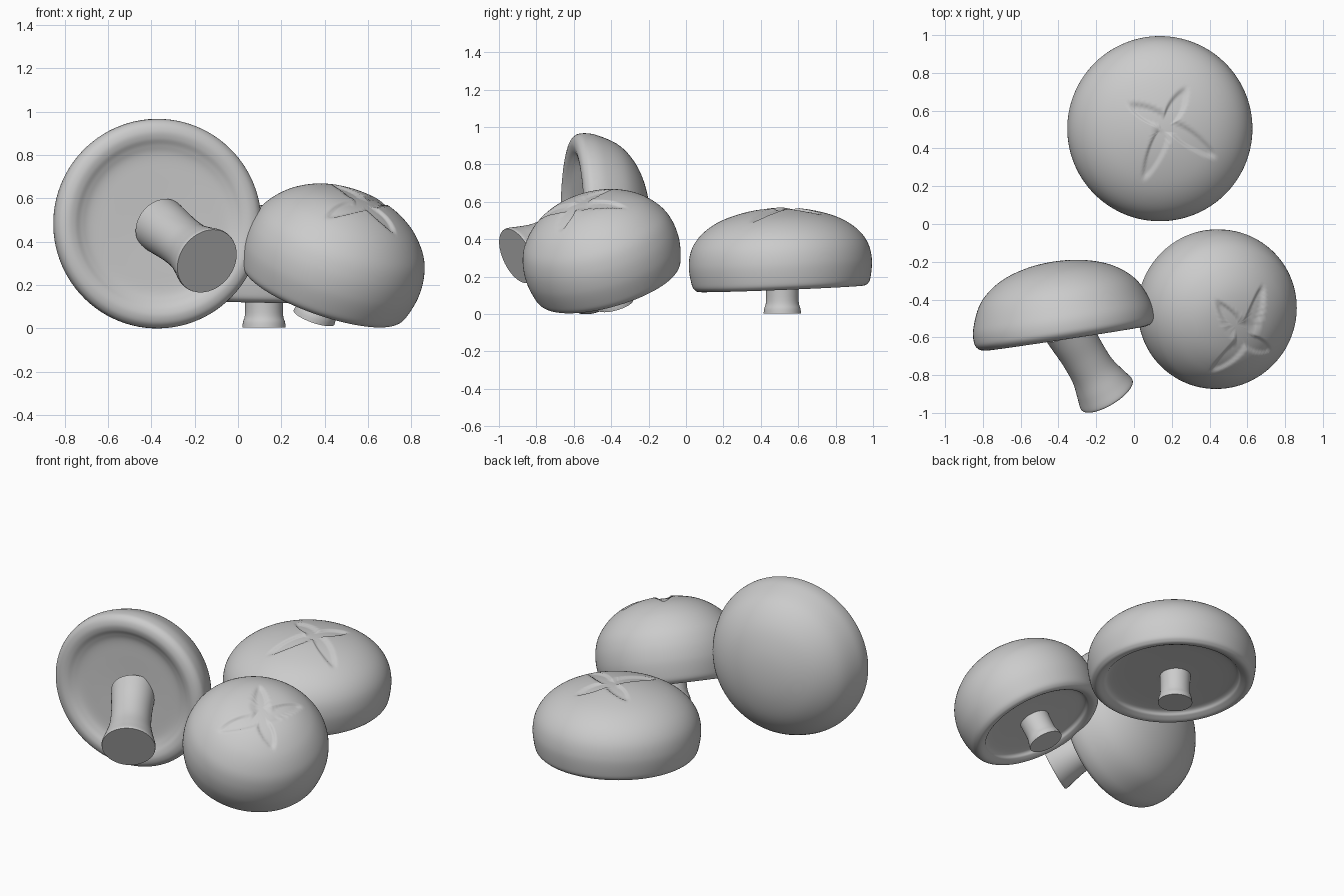
import bpy, bmesh, math
from mathutils import Vector

if "Cube" in bpy.data.objects:
    bpy.data.objects.remove(bpy.data.objects["Cube"])

UP = Vector((0, 0, 1))


def smooth_curve(pts, steps):
    """Catmull-Rom through the profile points; rounded where it meets the axis."""
    p = [Vector(q) for q in pts]
    end = Vector((-p[-2].x, p[-2].y)) if p[-1].x == 0 else p[-1] * 2 - p[-2]
    p = [p[0] * 2 - p[1]] + p + [end]
    out = []
    for i in range(1, len(p) - 2):
        a, b, c, d = p[i - 1:i + 3]
        for k in range(steps):
            t = k / steps
            out.append(0.5 * (2 * b + (c - a) * t + (2 * a - 5 * b + 4 * c - d) * t * t
                              + (3 * b - a - 3 * c + d) * t ** 3))
    out.append(p[-2])
    return out


def lathe(name, pts, steps, segs, base, axis, shape=None, angle=40):
    """Revolve an (r, h) profile about an axis; both ends are closed at r = 0."""
    prof = smooth_curve(pts, steps) if steps > 1 else [Vector(q) for q in pts]
    bm = bmesh.new()
    rings = []
    for r, h in prof:
        if r < 1e-4:
            rings.append([bm.verts.new((0, 0, h))])
        else:
            rings.append([bm.verts.new((r * math.cos(2 * math.pi * k / segs),
                                        r * math.sin(2 * math.pi * k / segs), h))
                          for k in range(segs)])
    for a, b in zip(rings, rings[1:]):
        for k in range(segs):
            n = (k + 1) % segs
            if len(a) == 1:
                bm.faces.new((a[0], b[n], b[k]))
            elif len(b) == 1:
                bm.faces.new((a[k], a[n], b[0]))
            else:
                bm.faces.new((a[k], a[n], b[n], b[k]))
    if shape:
        for v in bm.verts:
            shape(v)
    rot = UP.rotation_difference(Vector(axis).normalized()).to_matrix()
    for v in bm.verts:
        v.co = rot @ v.co + Vector(base)
    bmesh.ops.recalc_face_normals(bm, faces=bm.faces)
    me = bpy.data.meshes.new(name)
    bm.to_mesh(me)
    bm.free()
    ob = bpy.data.objects.new(name, me)
    bpy.context.collection.objects.link(ob)
    bpy.ops.object.select_all(action='DESELECT')
    ob.select_set(True)
    bpy.context.view_layer.objects.active = ob
    bpy.ops.object.shade_smooth_by_angle(angle=math.radians(angle))
    return ob


def star_cut(centre, tips):
    """Shallow leaf-shaped score marks pressed into the top of a cap."""
    c = Vector(centre)

    def press(v):
        if v.co.z < 0.2:
            return
        depth = 0
        for tip in tips:
            d = Vector(tip) - c
            q = v.co.xy - c
            u = q.dot(d) / d.length_squared
            if not -0.1 < u < 1:
                continue
            side = abs(q.x * d.y - q.y * d.x) / d.length
            width = 0.046 * math.sin(math.pi * min(1, 0.2 + 0.8 * u)) ** 0.7
            edge = min(1, max(0, (width - side) / 0.013))
            ends = min(1, (1 - u) / 0.15, (u + 0.1) / 0.1)
            depth = max(depth, 0.013 * edge * ends)
        v.co.z -= depth
    return press


def stem(name, pts, base, axis):
    lathe(name, [(0, 0)] + smooth_curve(pts, 5) + [(0, pts[-1][1])], 1, 48, base, axis)


# Back mushroom: nearly upright, flat cap
lathe("back_cap",
      [(0, .045), (.2, .045), (.36, .038), (.4, .014), (.435, 0), (.46, .008), (.478, .04),
       (.49, .14), (.468, .235), (.405, .315), (.3, .378), (.15, .42), (0, .434)],
      8, 160, (.135, .51, .135), (.015, -.04, 1),
      star_cut((.035, .04), [(-.175, .14), (.135, .23), (.305, -.15), (-.095, -.27)]), 65)
stem("back_stem", [(.1, 0), (.097, .025), (.087, .07), (.09, .2)], (.12, .515, .003), (0, 0, 1))

# Right mushroom: tilted, rounder cap
tilt = Vector((.32, -.26, .915)).normalized()
right = Vector((.388, -.408, .155))
lathe("right_cap",
      [(0, .045), (.15, .045), (.295, .038), (.33, .012), (.36, 0), (.386, .01), (.405, .045),
       (.424, .14), (.417, .24), (.38, .33), (.295, .42), (.17, .482), (0, .503)],
      8, 160, right, tilt,
      star_cut((.05, -.08), [(-.12, .14), (.15, .21), (.22, -.17), (-.115, -.27)]), 65)
stem("right_stem", [(.1, 0), (.097, .025), (.087, .07), (.09, .2)], right - tilt * .115, tilt)

# Left mushroom: lying on its side, gills facing forward, thick stem
lathe("left_cap",
      [(0, .045), (.2, .04), (.31, .036), (.36, .022), (.395, .005), (.43, 0), (.465, .014),
       (.483, .05), (.474, .13), (.415, .255), (.305, .345), (.16, .396), (0, .412)],
      6, 96, (-.362, -.606, .482), (-.15, .985, .01))
stem("left_stem", [(.156, 0), (.157, .015), (.142, .07), (.122, .16), (.119, .27), (.126, .38), (.13, .45)],
     (-.143, -.905, .31), (-.48, .8, .37))
